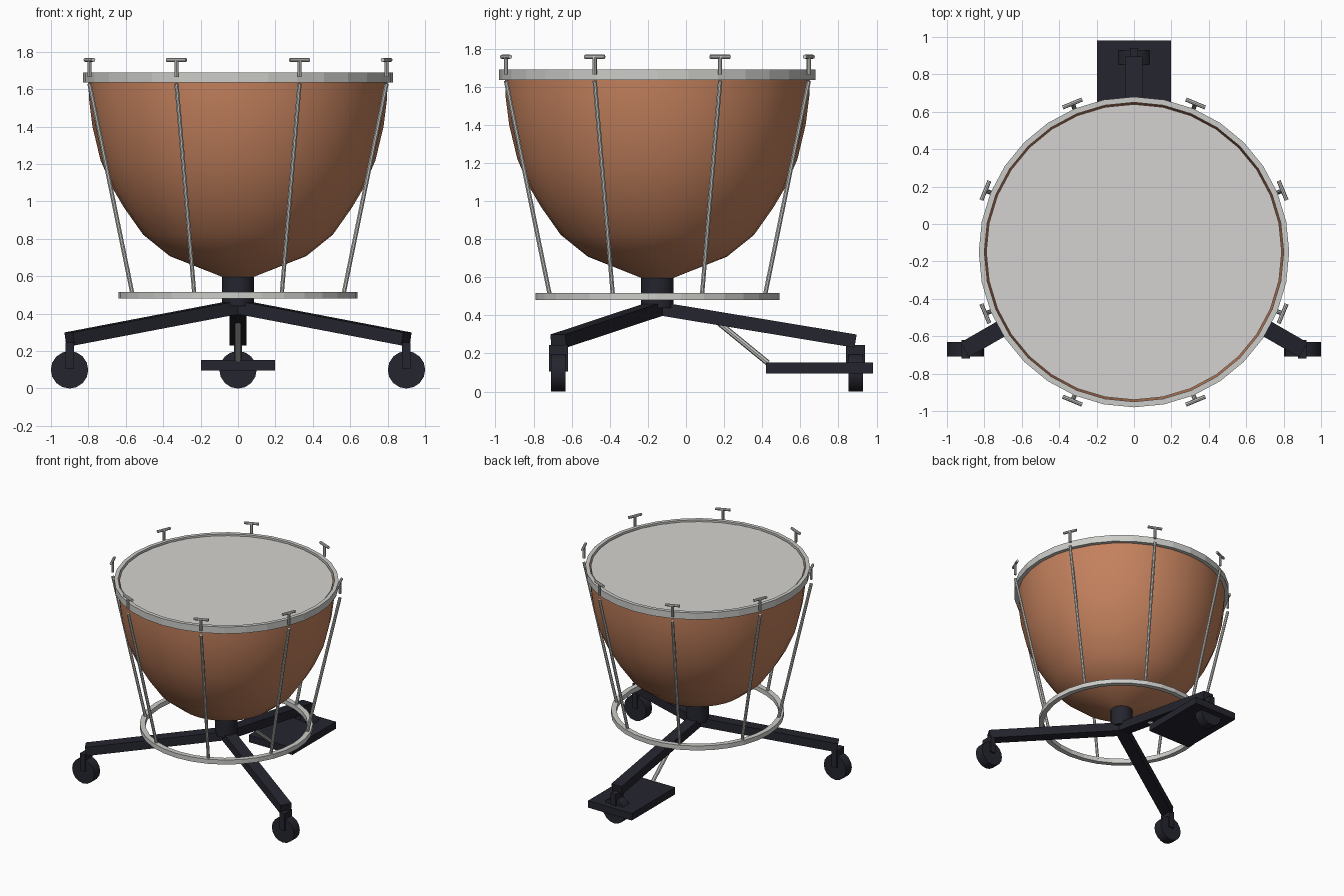
import bpy, math
from mathutils import Vector

if "Cube" in bpy.data.objects:
    bpy.data.objects.remove(bpy.data.objects["Cube"])

CY = -0.15  # drum axis y


def mat(name, c):
    m = bpy.data.materials.new(name)
    m.diffuse_color = (*c, 1)
    m.use_nodes = True
    m.node_tree.nodes["Principled BSDF"].inputs["Base Color"].default_value = m.diffuse_color
    return m


COPPER = mat("copper", (0.55, 0.22, 0.11))
STEEL = mat("steel", (0.60, 0.60, 0.58))
SKIN = mat("drum_skin", (0.66, 0.65, 0.63))
DARK = mat("dark_iron", (0.018, 0.018, 0.028))


def finish(o, name, m, smooth=True):
    o.name = name
    o.data.materials.append(m)
    if smooth:
        bpy.ops.object.select_all(action='DESELECT')
        o.select_set(True)
        bpy.context.view_layer.objects.active = o
        bpy.ops.object.shade_smooth_by_angle(angle=math.radians(35))
    return o


def lathe(name, prof, n, m, closed=False, smooth=True):
    """Spin an (r, z) profile round the drum axis."""
    k = len(prof)
    verts = [(r * math.cos(2 * math.pi * i / n), CY + r * math.sin(2 * math.pi * i / n), z)
             for i in range(n) for r, z in prof]
    faces = []
    for i in range(n):
        a, b = i * k, (i + 1) % n * k
        for j in range(k if closed else k - 1):
            j2 = (j + 1) % k
            faces.append((a + j, b + j, b + j2, a + j2))
    me = bpy.data.meshes.new(name)
    me.from_pydata(verts, [], faces)
    o = bpy.data.objects.new(name, me)
    bpy.context.collection.objects.link(o)
    return finish(o, name, m, smooth)


def rod(name, a, b, r, m, n=8):
    a, b = Vector(a), Vector(b)
    bpy.ops.mesh.primitive_cylinder_add(vertices=n, radius=r, depth=(b - a).length, location=(a + b) / 2)
    o = bpy.context.object
    o.rotation_euler = (b - a).to_track_quat('Z', 'Y').to_euler()
    return finish(o, name, m)


def box(name, loc, size, m, rot=(0, 0, 0)):
    bpy.ops.mesh.primitive_cube_add(size=1, location=loc, rotation=rot)
    o = bpy.context.object
    o.scale = size
    return finish(o, name, m, False)


def polar(r, a, z):
    return (r * math.cos(a), CY + r * math.sin(a), z)


# Kettle, hoop, skin and lower ring
lathe("kettle", [(0.0, 0.59), (0.085, 0.597), (0.365, 0.708), (0.507, 0.822), (0.61, 0.968),
                 (0.67, 1.07), (0.735, 1.22), (0.778, 1.40), (0.797, 1.55), (0.80, 1.655)], 32, COPPER)
lathe("hoop", [(0.80, 1.635), (0.83, 1.635), (0.83, 1.69), (0.80, 1.69)], 32, STEEL, True, False)
bpy.ops.mesh.primitive_cylinder_add(vertices=32, radius=0.79, depth=0.03, location=(0, CY, 1.665))
finish(bpy.context.object, "skin", SKIN)
lathe("lower_ring", [(0.60, 0.48), (0.64, 0.48), (0.64, 0.517), (0.60, 0.517)], 32, STEEL, True, False)

# Eight tension rods with T-handles
for i in range(8):
    a = math.radians(22.5 + 45 * i)
    rod("tension_rod", polar(0.61, a, 0.50), polar(0.86, a, 1.63), 0.012, STEEL)
    rod("handle_post", polar(0.86, a, 1.665), polar(0.86, a, 1.755), 0.011, STEEL)
    p, t = Vector(polar(0.86, a, 1.757)), Vector((-math.sin(a), math.cos(a), 0)) * 0.056
    rod("handle_bar", p - t, p + t, 0.011, STEEL)

# Hub, three legs and casters
rod("hub", (0, CY, 0.44), (0, CY, 0.60), 0.085, DARK, 16)
for d in (90, 210, 330):
    a = math.radians(d)
    p, q = Vector(polar(0, a, 0.437)), Vector(polar(1.04, a, 0.265))
    tilt = math.atan2(p.z - q.z, 1.04)
    box("leg", (p + q) / 2, ((q - p).length, 0.09, 0.07), DARK, (0, tilt, a))
    x, y, _ = q
    box("caster_fork", (x, y, 0.175), (0.045, 0.10, 0.14), DARK)
    rod("caster_wheel", (x, y - 0.038, 0.1), (x, y + 0.038, 0.1), 0.1, DARK, 16)

# Pedal and its link
box("pedal", (0, 0.70, 0.124), (0.394, 0.56, 0.057), DARK)
rod("pedal_link", (0, 0.43, 0.15), (0, 0.10, 0.42), 0.015, STEEL)
